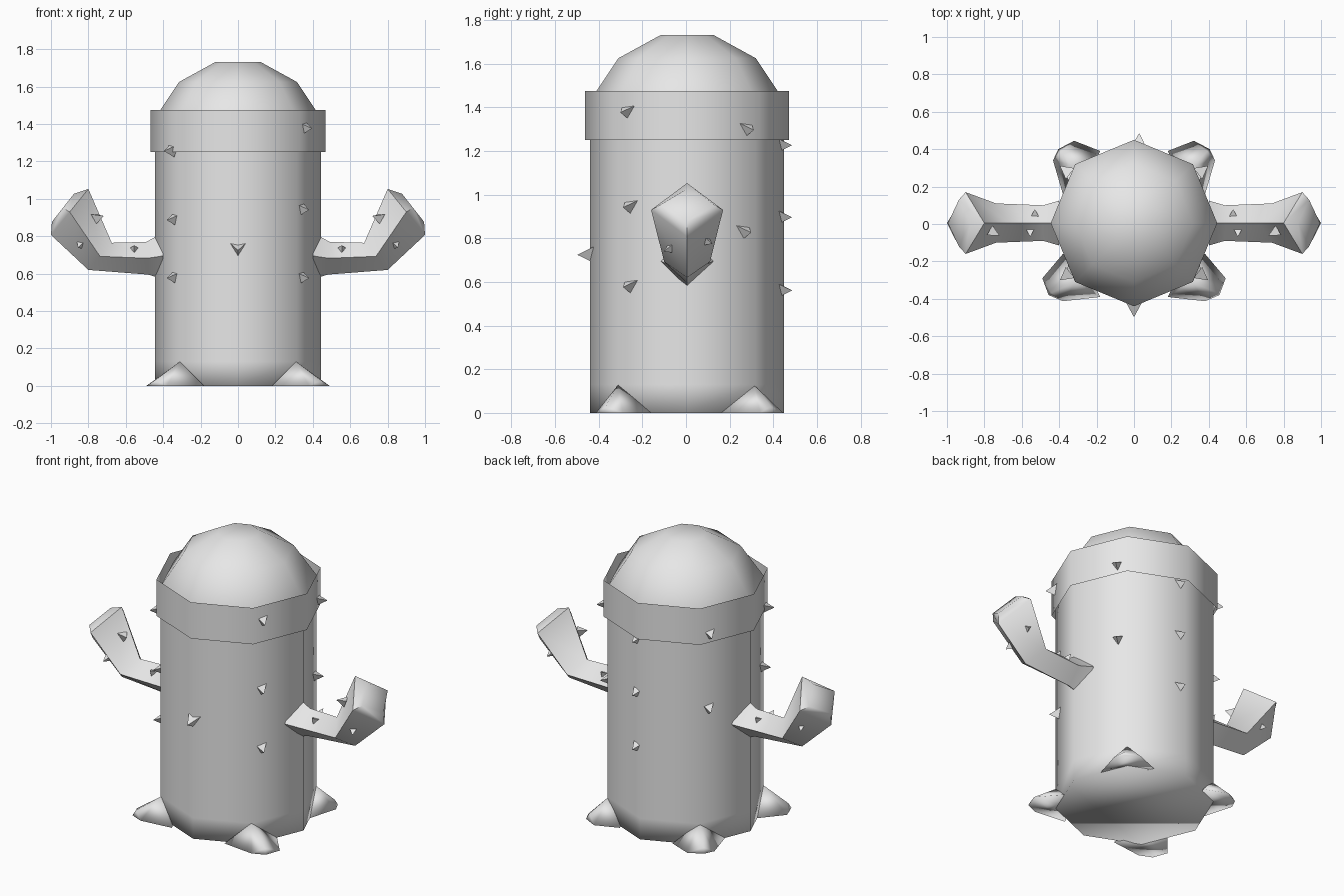
import bpy, bmesh, math
from mathutils import Vector

cube = bpy.data.objects.get("Cube")
if cube:
    bpy.data.objects.remove(cube, do_unlink=True)

grey = bpy.data.materials.new("plain grey")
grey.use_nodes = True
grey.diffuse_color = (0.8, 0.8, 0.8, 1)
grey.node_tree.nodes["Principled BSDF"].inputs["Base Color"].default_value = (0.8, 0.8, 0.8, 1)

CY = 0.005  # body axis offset in y


def finish(name, bm, smooth=True, fix=True):
    if fix:
        bmesh.ops.recalc_face_normals(bm, faces=bm.faces)
    mesh = bpy.data.meshes.new(name)
    bm.to_mesh(mesh)
    bm.free()
    mesh.materials.append(grey)
    for p in mesh.polygons:
        p.use_smooth = smooth
    obj = bpy.data.objects.new(name, mesh)
    bpy.context.collection.objects.link(obj)
    return obj


def loft(bm, rings, cap_start=True, cap_end=True):
    """Skin a list of rings with equal point counts."""
    loops = [[bm.verts.new(p) for p in ring] for ring in rings]
    n = len(loops[0])
    for a, b in zip(loops, loops[1:]):
        for i in range(n):
            j = (i + 1) % n
            bm.faces.new((a[i], a[j], b[j], b[i]))
    if cap_start:
        bm.faces.new(loops[0][::-1])
    if cap_end:
        bm.faces.new(loops[-1])


def octagon(r, z):
    return [(r * math.cos(i * math.pi / 4), CY + r * math.sin(i * math.pi / 4), z)
            for i in range(8)]


# Trunk with domed top
bm = bmesh.new()
profile = [(0.445, 0), (0.445, 0.13), (0.445, 1.25), (0.445, 1.43),
           (0.315, 1.625), (0.12, 1.732)]
loft(bm, [octagon(r, z) for r, z in profile])
finish("trunk", bm)

# Open band around the head
bm = bmesh.new()
loft(bm, [octagon(0.468, 1.25), octagon(0.468, 1.475)], False, False)
finish("head_band", bm, fix=False)


# Arms: diamond sections as (top x, z), (bottom x, z), half depth
sections = [((0.40, 0.82), (0.40, 0.57), 0.12),
            ((0.49, 0.77), (0.48, 0.595), 0.095),
            ((0.675, 0.765), (0.80, 0.62), 0.105),
            ((0.80, 1.053), (1.00, 0.807), 0.165),
            ((0.877, 1.027), (0.995, 0.877), 0.125)]
for side, name in ((1, "left_arm"), (-1, "right_arm")):
    rings = []
    for (tx, tz), (bx, bz), d in sections:
        mx, mz = (tx + bx) / 2, (tz + bz) / 2
        rings.append([(side * tx, CY, tz), (side * mx, CY + d, mz),
                      (side * bx, CY, bz), (side * mx, CY - d, mz)])
    bm = bmesh.new()
    loft(bm, rings)
    arm = finish(name, bm)
    bpy.ops.object.select_all(action='DESELECT')
    arm.select_set(True)
    bpy.context.view_layer.objects.active = arm
    bpy.ops.object.shade_smooth_by_angle(angle=math.radians(60))


# Feet: tapered wedges growing from the diagonal trunk corners
def foot(name, side, toes, ysign):
    bm = bmesh.new()
    root = [(0.31, 0.31, 0.13), (0.38, 0.16, 0), (0.18, 0.39, 0), (0.25, 0.25, 0)]
    pts = root + [(x, y, 0) for x, y in toes]
    pts += [(x * 0.97, y * 0.97, 0.03) for x, y in toes[1:2]]
    for x, y, z in pts:
        bm.verts.new((side * x, ysign * y, z))
    hull = bmesh.ops.convex_hull(bm, input=bm.verts)
    loose = [v for v in bm.verts if not v.link_faces]
    bmesh.ops.delete(bm, geom=loose, context='VERTS')
    finish(name, bm)


for side, label in ((1, "left"), (-1, "right")):
    foot("front_" + label + "_foot", side, [(0.49, 0.29), (0.457, 0.38), (0.38, 0.413)], -1)
    foot("back_" + label + "_foot", side, [(0.433, 0.34), (0.405, 0.40), (0.32, 0.445)], 1)


# Thorns: three-sided spikes with the point of the base facing down
def thorn(name, pos, direction, size):
    d = Vector(direction).normalized()
    right = Vector((0, 0, 1)).cross(d).normalized()
    up = d.cross(right)
    c = Vector(pos)
    bm = bmesh.new()
    base = [c + right * a * size + up * b * size - d * 0.3 * size
            for a, b in ((-0.5, 0.4), (0.5, 0.4), (0, -0.5))]
    verts = [bm.verts.new(p) for p in base]
    tip = bm.verts.new(c + d * size * 0.62 - up * size * 0.05)
    bm.faces.new(verts)
    for i in range(3):
        bm.faces.new((verts[i], verts[(i + 1) % 3], tip))
    finish(name, bm, smooth=False)


# Trunk thorns: column direction, wall radius, heights
columns = [("front_left", (0.79, -0.61), (1.38, 0.945, 0.58)),
           ("front_right", (-0.79, -0.61), (1.26, 0.89, 0.58)),
           ("back_left", (0.79, 0.61), (1.30, 0.83)),
           ("back_right", (-0.79, 0.61), (1.30, 0.83)),
           ("back", (0.06, 1.0), (1.23, 0.90, 0.565))]
for label, (dx, dy), heights in columns:
    for i, z in enumerate(heights):
        r = 0.455 if z > 1.25 else 0.435
        thorn(f"{label}_thorn_{i + 1}", (dx * r, CY + dy * r, z), (dx, dy, 0), 0.075)
thorn("front_thorn", (0, -0.43, 0.73), (0, -1, 0), 0.11)

# Arm thorns, mirrored
arm_thorns = [((0.555, -0.05, 0.735), (0, -0.7, 0.7)),
              ((0.75, -0.045, 0.90), (-0.8, -0.45, 0.3)),
              ((0.845, -0.08, 0.75), (0.4, -0.8, -0.3)),
              ((0.53, 0.06, 0.735), (0, 0.7, 0.7)),
              ((0.86, 0.10, 0.785), (0.4, 0.8, -0.3))]
for side, label in ((1, "left"), (-1, "right")):
    for i, (p, d) in enumerate(arm_thorns):
        thorn(f"{label}_arm_thorn_{i + 1}", (side * p[0], p[1], p[2]),
              (side * d[0], d[1], d[2]), 0.06 if i == 1 else 0.042)
